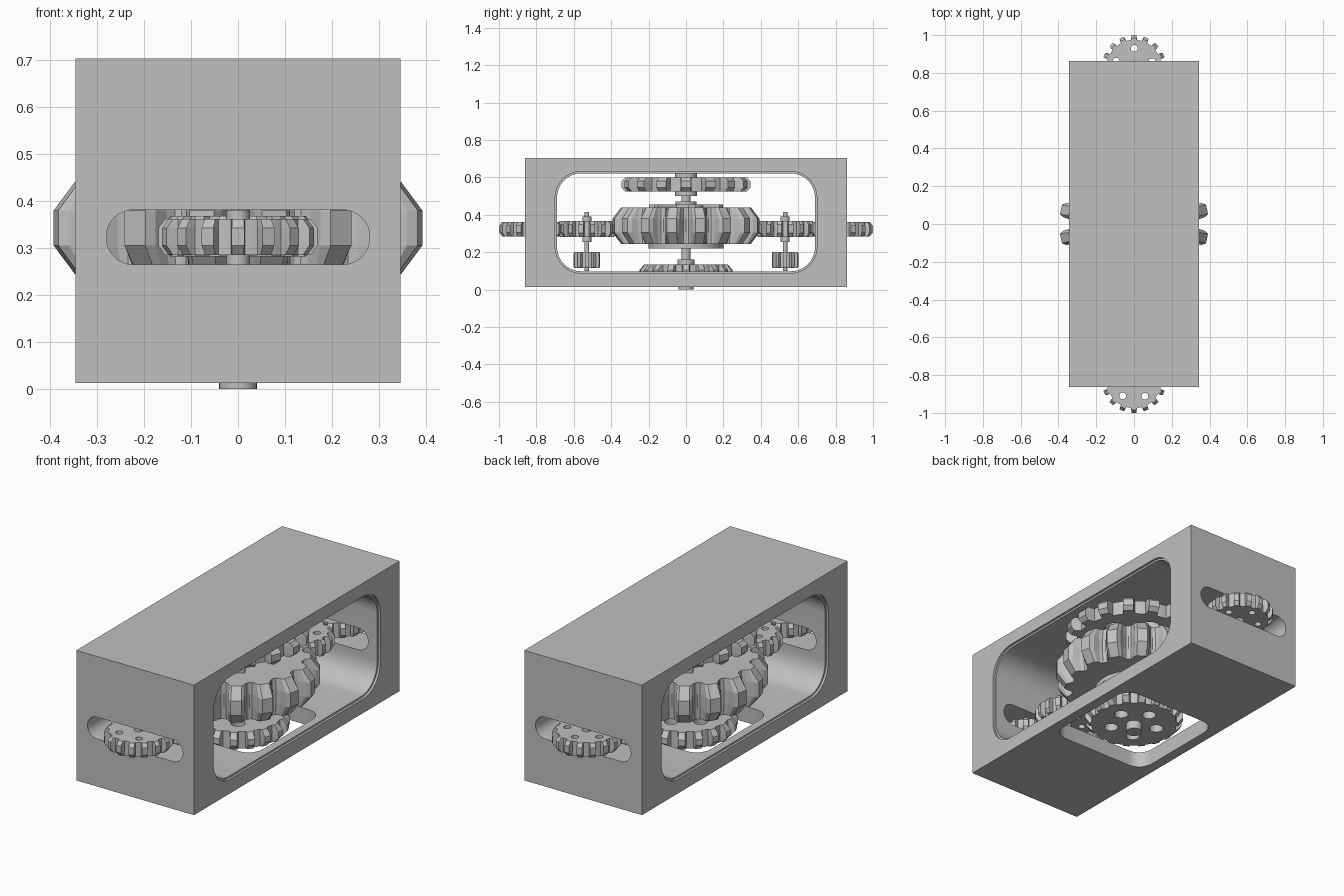
import bpy, bmesh
from math import sin, cos, pi, tau
from mathutils import Matrix, Vector

if "Cube" in bpy.data.objects:
    bpy.data.objects.remove(bpy.data.objects["Cube"])

# One plain grey for everything
GREY = (0.53, 0.53, 0.53, 1)
metal = bpy.data.materials.new("plain_grey")
metal.use_nodes = True
metal.diffuse_color = GREY
metal.node_tree.nodes["Principled BSDF"].inputs["Base Color"].default_value = GREY


def make(name, bm):
    bmesh.ops.recalc_face_normals(bm, faces=bm.faces)
    mesh = bpy.data.meshes.new(name)
    bm.to_mesh(mesh)
    bm.free()
    mesh.materials.append(metal)
    ob = bpy.data.objects.new(name, mesh)
    bpy.context.scene.collection.objects.link(ob)
    return ob


def loft(name, loops):
    """Skin equal-length point loops and cap both ends."""
    bm = bmesh.new()
    rings = [[bm.verts.new(p) for p in loop] for loop in loops]
    n = len(rings[0])
    for a, b in zip(rings, rings[1:]):
        for i in range(n):
            j = (i + 1) % n
            bm.faces.new((a[i], a[j], b[j], b[i]))
    bm.faces.new(rings[0][::-1])
    bm.faces.new(rings[-1])
    return make(name, bm)


def smooth(ob):
    bpy.ops.object.select_all(action='DESELECT')
    ob.select_set(True)
    bpy.context.view_layer.objects.active = ob
    bpy.ops.object.shade_smooth_by_angle(angle=0.6)


def cylinder(name, r, z0, z1, x=0, y=0, sides=32):
    def ring(z):
        return [(x + r * cos(tau * i / sides), y + r * sin(tau * i / sides), z)
                for i in range(sides)]
    ob = loft(name, [ring(z0), ring(z1)])
    smooth(ob)
    return ob


def rounded_prism(name, u, v, radius, axis, d0, d1, centre):
    """Rounded rectangle of half size u by v, extruded along an axis."""
    flat = []
    for k, (su, sv) in enumerate(((1, 1), (-1, 1), (-1, -1), (1, -1))):
        for s in range(9):
            a = (k + s / 8) * pi / 2
            flat.append((su * (u - radius) + radius * cos(a),
                         sv * (v - radius) + radius * sin(a)))
    place = {'X': lambda p, q, d: (d, p, q),
             'Y': lambda p, q, d: (p, d, q),
             'Z': lambda p, q, d: (p, q, d)}[axis]
    c = Vector(centre)
    return loft(name, [[c + Vector(place(p, q, d)) for p, q in flat] for d in (d0, d1)])


def cut(ob, cutters):
    for c in cutters:
        c.hide_render = True
        mod = ob.modifiers.new("cut", 'BOOLEAN')
        mod.operation, mod.solver, mod.object = 'DIFFERENCE', 'EXACT', c
    graph = bpy.context.evaluated_depsgraph_get()
    mesh = bpy.data.meshes.new_from_object(ob.evaluated_get(graph))
    ob.modifiers.clear()
    ob.data = mesh
    for c in cutters:
        bpy.data.objects.remove(c)


# Tooth outlines: position within one pitch, height from root to tip
SQUARE = ((-.5, 0), (-.27, 0), (-.2, 1), (.2, 1), (.27, 0))
ROUND = ((-.5, 0), (-.4, .06), (-.32, .3), (-.26, .75), (-.17, 1),
         (.17, 1), (.26, .75), (.32, .3), (.4, .06))


def gear(name, teeth, root, tip, z0, z1, bevel, drop, y=0, tooth=SQUARE,
         turn=0.0, holes=0, hole_r=0.03, hole_at=0.1):
    def ring(z, peak):
        pts = []
        for t in range(teeth):
            for f, h in tooth:
                a = tau * (t + f) / teeth + turn
                r = root + max(peak - root, 0.004) * h
                pts.append((r * cos(a), y + r * sin(a), z))
        return pts
    ob = loft(name, [ring(z0, tip - drop), ring(z0 + bevel, tip),
                     ring(z1 - bevel, tip), ring(z1, tip - drop)])
    if holes:
        cut(ob, [cylinder("hole", hole_r, z0 - .1, z1 + .1,
                          hole_at * cos(tau * i / holes + .3),
                          y + hole_at * sin(tau * i / holes + .3), 20)
                 for i in range(holes)])
    return ob


# Housing: block with side window, end slots and a floor opening
bm = bmesh.new()
bmesh.ops.create_cube(bm, size=1, matrix=Matrix.Translation((0, 0, .358))
                      @ Matrix.Diagonal((.69, 1.724, .69, 1)))
housing = make("housing", bm)
MID = (0, 0, .36)
cut(housing, [
    rounded_prism("window", .69, .262, .13, 'X', -1, 1, MID),
    rounded_prism("rim_left", .70, .272, .14, 'X', .333, 1, MID),
    rounded_prism("rim_right", .70, .272, .14, 'X', -1, -.333, MID),
    rounded_prism("end_slot", .28, .058, .057, 'Y', -1.5, 1.5, (0, 0, .323)),
    rounded_prism("floor_opening", .29, .29, .08, 'Z', -.2, .2, (0, 0, 0))])
smooth(housing)

# Main gear with raised hubs and swept ribs
gear("main_gear", 16, .315, .395, .245, .44, .06, .045, tooth=ROUND, turn=pi / 16)
cylinder("main_gear_upper_hub", .10, .43, .455)
cylinder("main_gear_lower_hub", .20, .22, .25)
bm = bmesh.new()
for i in range(6):
    spin = Matrix.Rotation(tau * i / 6, 4, 'Z')
    bmesh.ops.create_cube(bm, size=1, matrix=spin @ Matrix.Translation((.13, .03, .445))
                          @ Matrix.Diagonal((.14, .04, .02, 1)))
make("main_gear_ribs", bm)

# Upper and lower gears on the main shaft
gear("upper_gear", 16, .29, .345, .525, .60, .02, .02, holes=6, hole_r=.055, hole_at=.17)
gear("lower_gear", 18, .215, .25, .045, .135, .03, .025, holes=5, hole_r=.035, hole_at=.12)

# Main shaft and its collars
cylinder("main_shaft", .025, .0, .632)
cylinder("shaft_foot", .04, .0, .06)
cylinder("lower_collar", .045, .13, .16)
cylinder("middle_collar", .055, .45, .47)
cylinder("upper_collar", .06, .50, .62)

# Mirrored pinion trains at both ends
for side, s in (("front", -1), ("back", 1)):
    y = s * .53
    gear(side + "_pinion", 16, .13, .16, .282, .368, .02, .015, y, turn=pi / 16,
         holes=5, hole_r=.018, hole_at=.08)
    gear(side + "_outer_gear", 16, .145, .17, .285, .362, .02, .015, s * .83,
         holes=5, hole_r=.018, hole_at=.10)
    gear(side + "_small_gear", 10, .055, .072, .115, .202, .01, .005, y)
    cylinder(side + "_pinion_shaft", .012, .10, .415, 0, y, 20)
    cylinder(side + "_pinion_sleeve", .024, .255, .39, 0, y, 20)
    cylinder(side + "_outer_axle", .025, .265, .38, 0, s * .83, 20)
